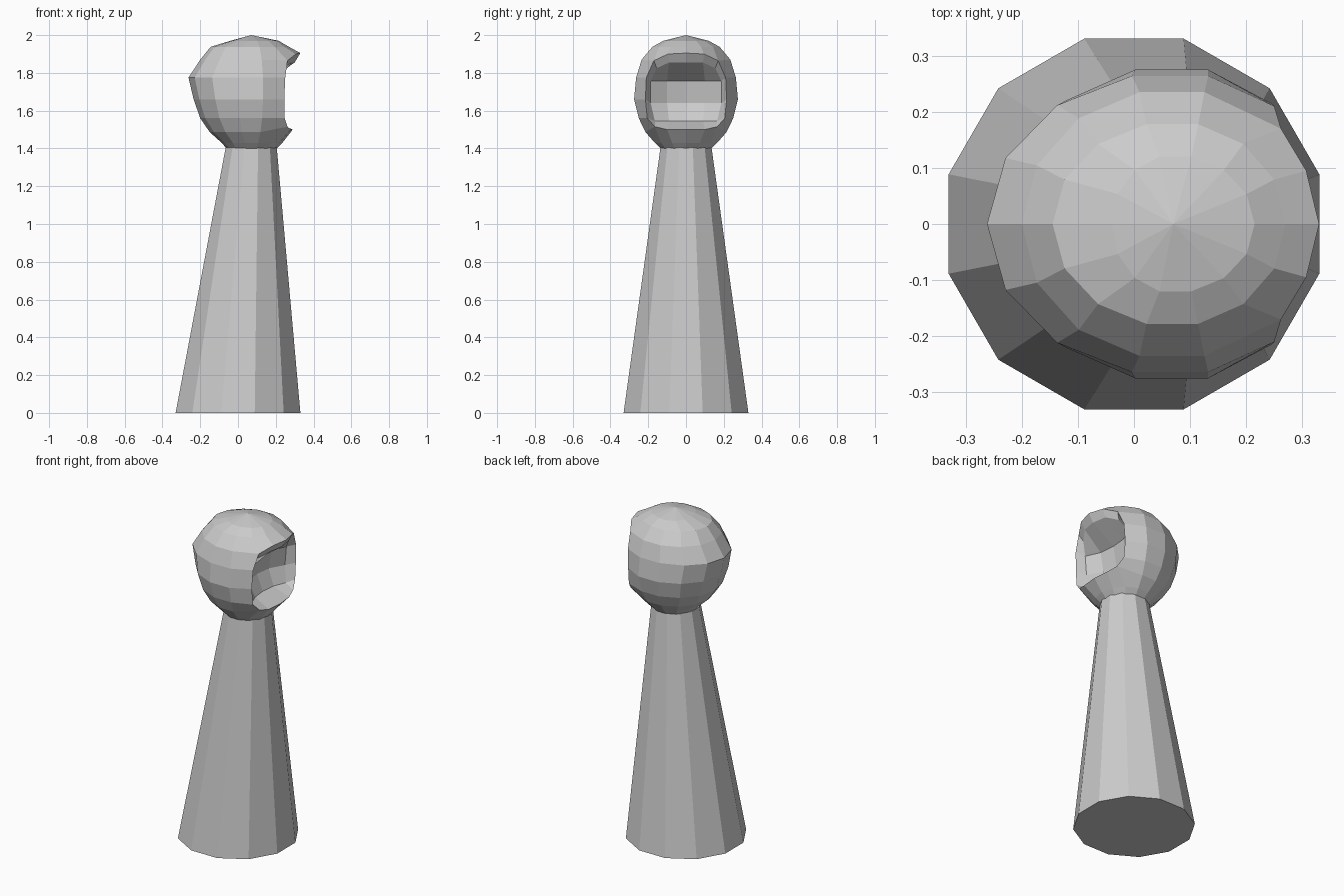
import bpy, bmesh, math
from mathutils import Vector

cube = bpy.data.objects.get("Cube")
if cube:
    bpy.data.objects.remove(cube, do_unlink=True)

# Single plain grey
grey = bpy.data.materials.new("plain grey")
grey.use_nodes = True
colour = (0.6, 0.6, 0.6, 1)
grey.diffuse_color = colour
grey.node_tree.nodes["Principled BSDF"].inputs["Base Color"].default_value = colour

AXIS = 0.07  # the head and neck sit a little forward, towards +x


def finish(bm, name):
    bmesh.ops.remove_doubles(bm, verts=bm.verts[:], dist=0.0005)
    bmesh.ops.recalc_face_normals(bm, faces=bm.faces[:])
    mesh = bpy.data.meshes.new(name)
    bm.to_mesh(mesh)
    bm.free()
    mesh.materials.append(grey)
    obj = bpy.data.objects.new(name, mesh)
    bpy.context.collection.objects.link(obj)
    return obj


# Body: leaning twelve-sided tapered column
def build_body(sides=12):
    bm = bmesh.new()
    rings = []
    for centre, radius, z in ((0, 0.342, 0), (AXIS, 0.14, 1.405)):
        ring = []
        for i in range(sides):
            a = math.tau * (i + 0.5) / sides
            ring.append(bm.verts.new((centre + radius * math.cos(a), radius * math.sin(a), z)))
        rings.append(ring)
    low, high = rings
    for i in range(sides):
        n = (i + 1) % sides
        bm.faces.new((low[i], low[n], high[n], high[i]))
    bm.faces.new(low)
    bm.faces.new(high)
    finish(bm, "body")


# Head rows from crown to neck: height, back x, front x, half width
ROWS = [
    (1.97, -0.04, 0.215, 0.12),
    (1.938, -0.145, 0.27, 0.178),
    (1.87, -0.2, 0.32, 0.235),
    (1.775, -0.262, 0.35, 0.264),
    (1.66, -0.235, 0.35, 0.275),
    (1.56, -0.2, 0.33, 0.25),
    (1.487, -0.15, 0.29, 0.215),
    (1.43, -0.087, 0.235, 0.165),
    (1.4, -0.06, 0.205, 0.135),
]
TOP, BOTTOM = 2, 6  # rows that carry the upper and lower rim of the face opening

# Rim of the face opening, by (row, column)
RIM = {
    (2, 0): (0.33, 0, 1.905), (2, 1): (0.307, 0.095, 1.9), (2, 2): (0.262, 0.17, 1.865),
    (3, 2): (0.25, 0.21, 1.775), (4, 2): (0.245, 0.215, 1.66), (5, 2): (0.247, 0.205, 1.56),
    (6, 2): (0.262, 0.165, 1.515), (6, 1): (0.28, 0.1, 1.5), (6, 0): (0.29, 0, 1.5),
}

# Hollow face: height, then (x, y) for the middle, inner and outer columns
HOLLOW = [
    (1.855, (0.3, 0), (0.285, 0.09), (0.24, 0.155)),
    (1.757, (0.15, 0), (0.16, 0.1), (0.2, 0.187)),
    (1.64, (0.13, 0), (0.14, 0.1), (0.19, 0.187)),
    (1.545, (0.17, 0), (0.18, 0.09), (0.21, 0.165)),
]


def build_head(half=7):
    bm = bmesh.new()
    grid = []
    for r, (z, back, front, width) in enumerate(ROWS):
        row = []
        for j in range(half + 1):
            a = math.pi * j / half
            reach = front - AXIS if math.cos(a) > 0 else AXIS - back
            p = (AXIS + reach * math.cos(a), width * math.sin(a) / 0.975, z)
            inside = TOP < r < BOTTOM and j < 2
            row.append(None if inside else bm.verts.new(RIM.get((r, j), p)))
        row[half].co.y = 0
        grid.append(row)

    # Crown and outer shell, leaving the face open
    crown = bm.verts.new((AXIS, 0, 2))
    for j in range(half):
        bm.faces.new((crown, grid[0][j], grid[0][j + 1]))
    for upper, lower in zip(grid, grid[1:]):
        for j in range(half):
            quad = (upper[j], lower[j], lower[j + 1], upper[j + 1])
            if None not in quad:
                bm.faces.new(quad)

    # Recessed face
    hollow = [[bm.verts.new((x, y, z)) for x, y in cols] for z, *cols in HOLLOW]
    hollow[0][2].co.z -= 0.03
    for upper, lower in zip(hollow, hollow[1:]):
        for j in range(2):
            bm.faces.new((upper[j], lower[j], lower[j + 1], upper[j + 1]))

    # Lip joining the rim to the recess
    for j in range(2):
        bm.faces.new((grid[TOP][j], grid[TOP][j + 1], hollow[0][j + 1], hollow[0][j]))
        bm.faces.new((grid[BOTTOM][j], grid[BOTTOM][j + 1], hollow[-1][j + 1], hollow[-1][j]))
    for k in range(3):
        bm.faces.new((grid[TOP + k][2], grid[TOP + k + 1][2], hollow[k + 1][2], hollow[k][2]))
    bm.faces.new((grid[BOTTOM - 1][2], grid[BOTTOM][2], hollow[-1][2]))

    # Underside of the neck, then mirror to the other side
    bm.faces.new(grid[-1])
    copy = bmesh.ops.duplicate(bm, geom=bm.verts[:] + bm.edges[:] + bm.faces[:])
    other = [g for g in copy["geom"] if isinstance(g, bmesh.types.BMVert)]
    bmesh.ops.scale(bm, vec=Vector((1, -1, 1)), verts=other)
    finish(bm, "hooded_head")


build_body()
build_head()
